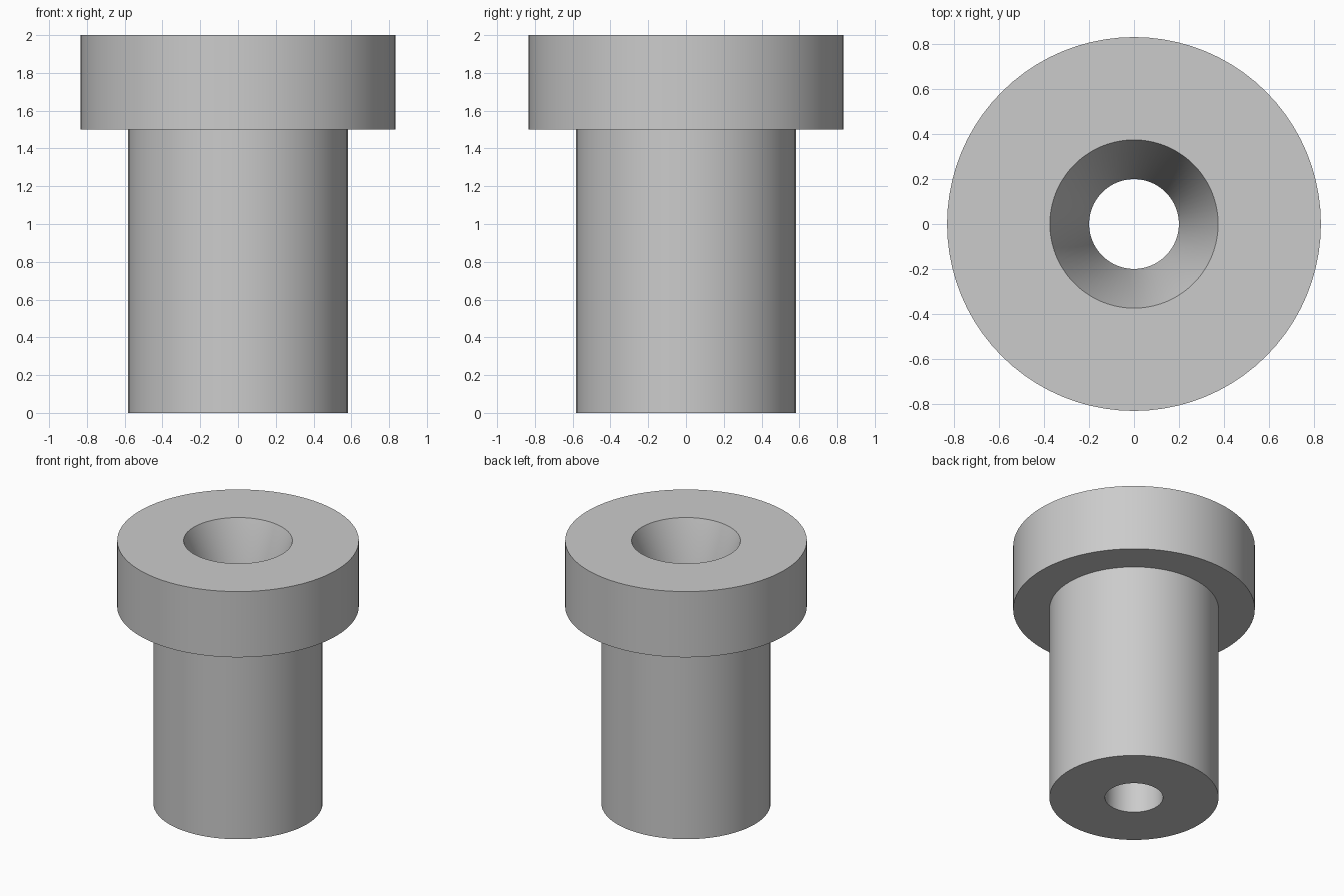
import bpy, bmesh, math

cube = bpy.data.objects.get("Cube")
if cube:
    bpy.data.objects.remove(cube, do_unlink=True)

SEGMENTS = 80
HEIGHT, SHOULDER = 2.0, 1.5
FLANGE_R, STEM_R = 0.833, 0.583
MOUTH_R, BORE_R = 0.375, 0.2

# Plain grey
grey = bpy.data.materials.new("grey")
grey.use_nodes = True
colour = (0.6, 0.6, 0.6, 1)
grey.diffuse_color = colour
grey.node_tree.nodes["Principled BSDF"].inputs["Base Color"].default_value = colour

# Closed cross-section: stem, flange, funnel mouth and straight bore
profile = [
    (BORE_R, 0), (STEM_R, 0), (STEM_R, SHOULDER), (FLANGE_R, SHOULDER),
    (FLANGE_R, HEIGHT), (MOUTH_R, HEIGHT), (BORE_R, SHOULDER),
]

# Revolve the section around the z axis
bm = bmesh.new()
verts = [bm.verts.new((r, 0, z)) for r, z in profile]
edges = [bm.edges.new((v, verts[(i + 1) % len(verts)])) for i, v in enumerate(verts)]
bmesh.ops.spin(bm, geom=verts + edges, cent=(0, 0, 0), axis=(0, 0, 1),
               angle=math.tau, steps=SEGMENTS, use_merge=True)
bmesh.ops.remove_doubles(bm, verts=bm.verts, dist=1e-4)
bmesh.ops.recalc_face_normals(bm, faces=bm.faces)
mesh = bpy.data.meshes.new("flanged_bushing")
bm.to_mesh(mesh)
bm.free()
mesh.materials.append(grey)

bushing = bpy.data.objects.new("flanged_bushing", mesh)
bpy.context.collection.objects.link(bushing)

# Smooth walls with crisp rims
bpy.ops.object.select_all(action="DESELECT")
bushing.select_set(True)
bpy.context.view_layer.objects.active = bushing
bpy.ops.object.shade_smooth_by_angle(angle=math.radians(30))
